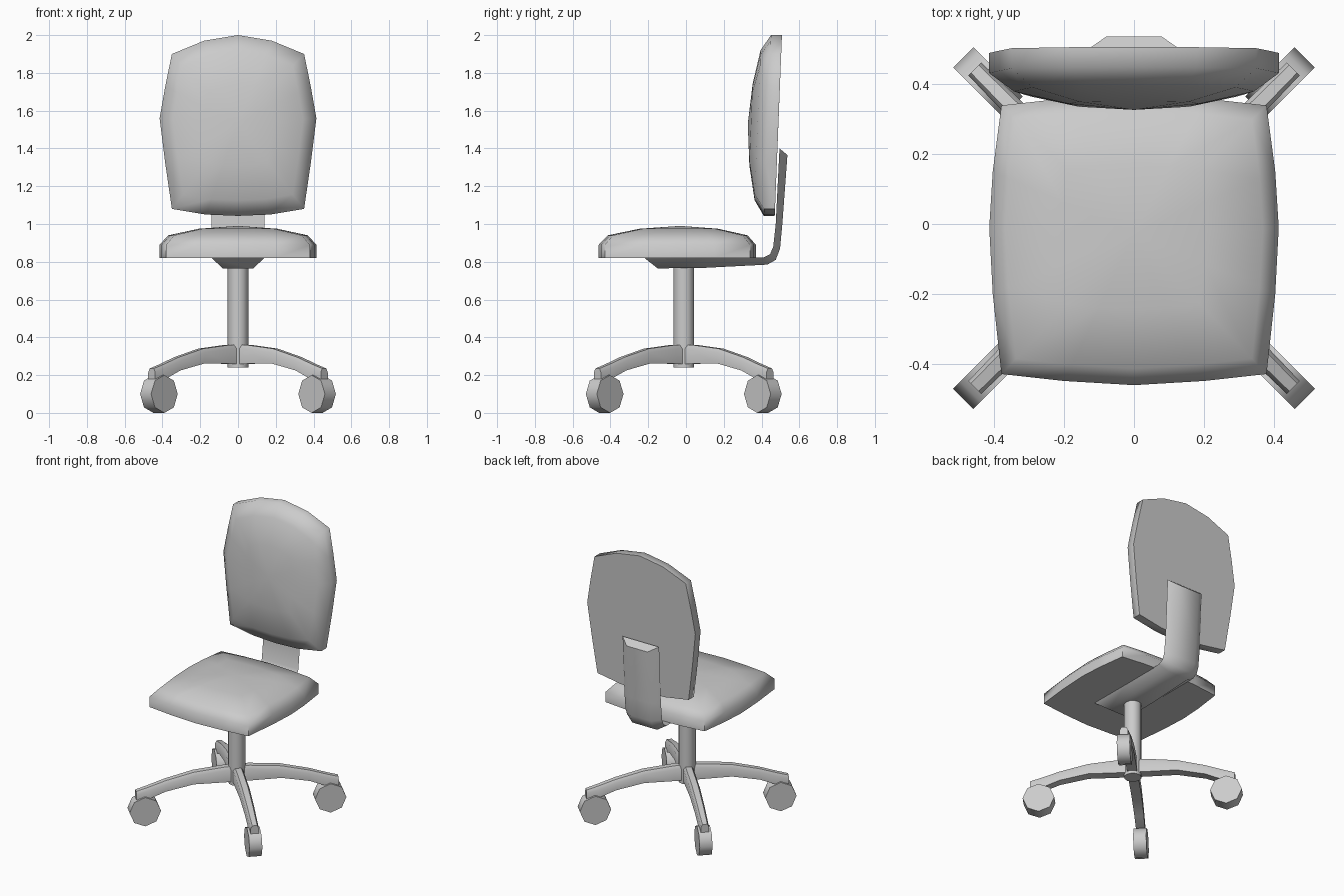
import bpy, bmesh
from math import cos, sin, pi, radians
from mathutils import Matrix, Vector

if "Cube" in bpy.data.objects:
    bpy.data.objects.remove(bpy.data.objects["Cube"])

CY = -0.012  # y of the column axis


def loft(name, rings, angle=50, matrix=None):
    """Skin closed rings of points, cap both ends, shade smooth by angle."""
    bm = bmesh.new()
    vs = [[bm.verts.new(p) for p in r] for r in rings]
    n = len(rings[0])
    for a, b in zip(vs, vs[1:]):
        for i in range(n):
            j = (i + 1) % n
            bm.faces.new((a[i], a[j], b[j], b[i]))
    bm.faces.new(vs[0])
    bm.faces.new(vs[-1])
    bmesh.ops.remove_doubles(bm, verts=bm.verts, dist=1e-5)
    bmesh.ops.dissolve_degenerate(bm, edges=bm.edges, dist=1e-6)
    bmesh.ops.recalc_face_normals(bm, faces=bm.faces)
    if matrix:
        bm.transform(matrix)
    me = bpy.data.meshes.new(name)
    bm.to_mesh(me)
    bm.free()
    me.shade_smooth()
    me.set_sharp_from_angle(angle=radians(angle))
    ob = bpy.data.objects.new(name, me)
    bpy.context.collection.objects.link(ob)
    return ob


def pad(name, half, centre, levels, place):
    """Domed cushion: mirrored outline, (scale, height) levels, placing function."""
    outline = half + [(-x, v) for x, v in reversed(half) if x > 0]
    loft(name, [[place(x * s, centre + (v - centre) * s, h) for x, v in outline]
                for s, h in levels], 60)


# seat cushion: outline in x, y
pad("seat",
    [(0, -0.462), (0.2, -0.45), (0.38, -0.43), (0.405, -0.2), (0.415, -0.01),
     (0.405, 0.15), (0.38, 0.34), (0.2, 0.36), (0, 0.37)],
    -0.03,
    [(1, 0), (1, 0.07), (0.89, 0.12), (0.5, 0.155), (0, 0.17)],
    lambda x, y, h: (x, y, 0.82 + h))

# backrest cushion: outline in x, z, slightly leaning back
pad("backrest",
    [(0, 1.043), (0.17, 1.05), (0.35, 1.08), (0.385, 1.32), (0.415, 1.56),
     (0.385, 1.73), (0.35, 1.90), (0.18, 1.97), (0, 2.0)],
    1.53,
    [(1, 0), (1, 0.058), (0.83, 0.11), (0.45, 0.145), (0, 0.162)],
    lambda x, z, h: (x, 0.47 + (z - 1.05) * 0.04 - h, z))

# L-shaped bracket joining seat and backrest: (inner y, z, outer y, z)
spine = [(-0.22, 0.82, -0.15, 0.765), (0.1, 0.822, 0.1, 0.768),
         (0.41, 0.822, 0.43, 0.785), (0.445, 0.84, 0.475, 0.81),
         (0.462, 0.88, 0.498, 0.87), (0.475, 1.0, 0.51, 1.0),
         (0.495, 1.40, 0.537, 1.365)]
loft("back_bracket", [[(-0.14, a, b), (-0.08, c, d), (0.08, c, d), (0.14, a, b)]
                      for a, b, c, d in spine], 50)

# central column
loft("column", [[(0.055 * cos(i * pi / 6), CY + 0.055 * sin(i * pi / 6), z)
                 for i in range(12)] for z in (0.24, 0.80)])

# four arched legs with casters: (distance, top z, bottom z, half width)
leg = [(0.0, 0.362, 0.26, 0.032), (0.08, 0.36, 0.26, 0.032), (0.28, 0.34, 0.262, 0.032),
       (0.46, 0.295, 0.225, 0.03), (0.57, 0.258, 0.18, 0.028), (0.646, 0.235, 0.18, 0.026)]
for k in range(4):
    m = Matrix.Translation(Vector((0, CY, 0))) @ Matrix.Rotation(pi / 4 + k * pi / 2, 4, 'Z')
    loft(f"leg_{k + 1}", [[(d, -w, b), (d, w, b), (d, w, t - 0.02), (d, w * 0.6, t),
                           (d, -w * 0.6, t), (d, -w, t - 0.02)] for d, t, b, w in leg], 50, m)
    loft(f"caster_{k + 1}", [[(0.592 + 0.1 * cos(i * pi / 4), y, 0.1 + 0.1 * sin(i * pi / 4))
                              for i in range(8)] for y in (-0.041, 0.041)], 50, m)
